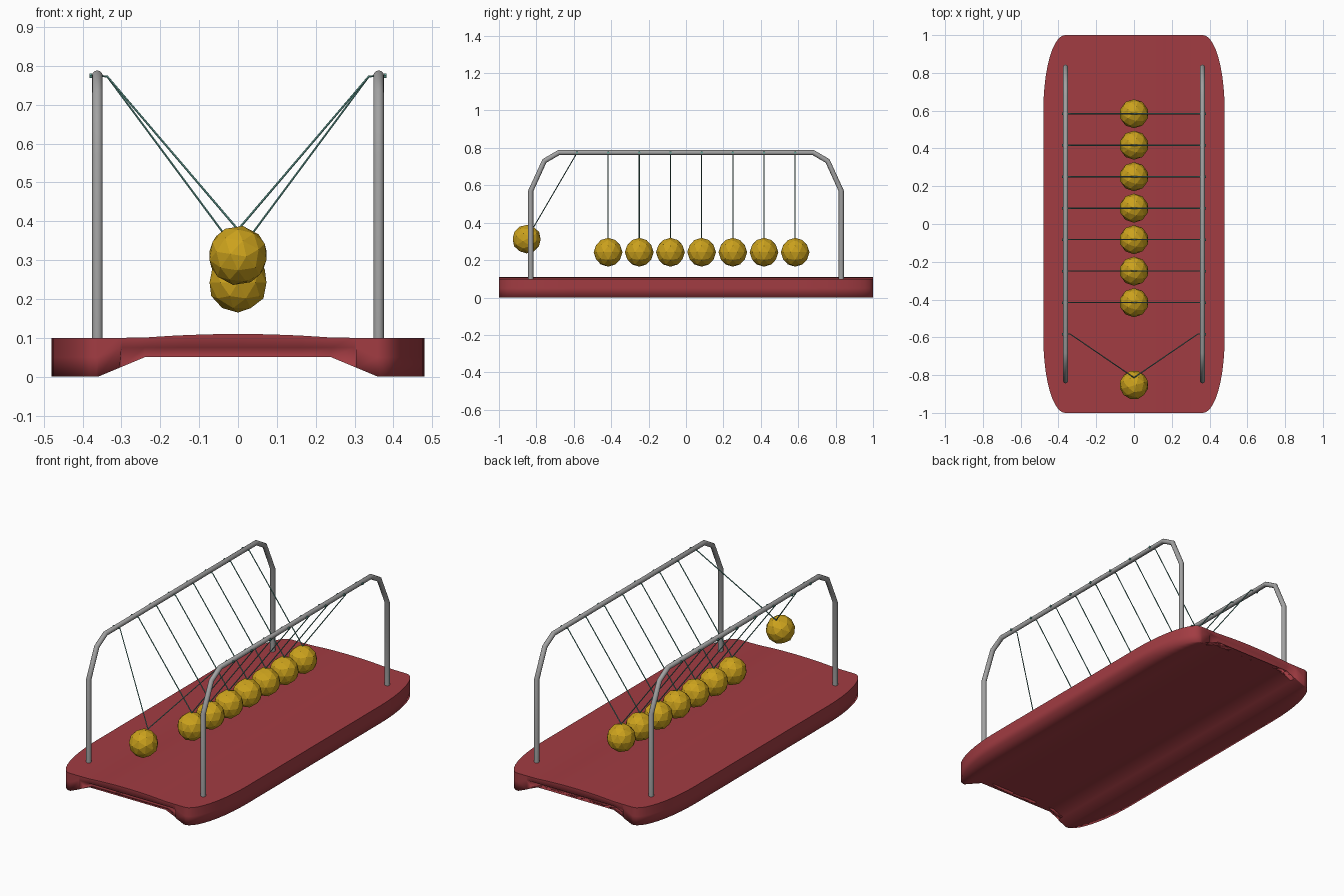
import bpy, bmesh, math
from mathutils import Vector

if "Cube" in bpy.data.objects:
    bpy.data.objects.remove(bpy.data.objects["Cube"])


def material(name, rgb):
    m = bpy.data.materials.new(name)
    m.diffuse_color = (*rgb, 1)
    m.use_nodes = True
    m.node_tree.nodes["Principled BSDF"].inputs["Base Color"].default_value = m.diffuse_color
    return m


RED = material("red base", (0.36, 0.045, 0.055))
GREY = material("grey metal", (0.36, 0.36, 0.36))
GOLD = material("gold balls", (0.60, 0.36, 0.012))
TEAL = material("teal string", (0.13, 0.36, 0.31))


def add_mesh(name, bm, mat):
    me = bpy.data.meshes.new(name)
    bm.to_mesh(me)
    bm.free()
    ob = bpy.data.objects.new(name, me)
    me.materials.append(mat)
    bpy.context.collection.objects.link(ob)
    return ob


def tube(name, paths, radius, resolution, mat):
    """Round tubes along straight-segment paths, turned into a mesh."""
    cu = bpy.data.curves.new(name, 'CURVE')
    cu.dimensions = '3D'
    cu.bevel_depth = radius
    cu.bevel_resolution = resolution
    cu.use_fill_caps = True
    for path in paths:
        sp = cu.splines.new('POLY')
        sp.points.add(len(path) - 1)
        for p, co in zip(sp.points, path):
            p.co = (*co, 1)
    cu.materials.append(mat)
    ob = bpy.data.objects.new(name, cu)
    bpy.context.collection.objects.link(ob)
    bpy.ops.object.select_all(action='DESELECT')
    ob.select_set(True)
    bpy.context.view_layer.objects.active = ob
    bpy.ops.object.convert(target='MESH')
    bpy.ops.object.shade_smooth_by_angle(angle=math.radians(50))


# Base: arched slab with elliptical corners and undercut ends
def top_z(x):
    return 0.11 - 0.01 * min(1, (x / 0.25) ** 2)


def bottom_z(x):
    return 0.05 * max(0, min(1, (0.36 - abs(x)) / 0.12))


def build_base():
    bm = bmesh.new()
    inner = [0, 0.08, 0.16, 0.24, 0.30, 0.305, 0.36]
    arc = [math.radians(90 * k / 10) for k in range(11)]
    half = [(0.6 + 0.4 * math.sin(t), 0.365 + 0.115 * math.cos(t)) for t in arc]
    rows = [(-y, w) for y, w in reversed(half)] + half
    rings = []
    for k, (y, w) in enumerate(rows):
        xs = inner + [w]
        xs = [-x for x in reversed(xs[1:])] + xs
        end = k in (0, len(rows) - 1)
        top = [bm.verts.new((x, y, top_z(x))) for x in xs]
        bot = []
        for x in xs:
            inset = 0.96 if end and abs(x) <= 0.301 else 1
            bot.append(bm.verts.new((x, y * inset, bottom_z(x))))
        left, right = (bm.verts.new((s * w, y, 0.05)) for s in (-1, 1))
        rings.append(top + [right] + bot[::-1] + [left])
        if end:
            mid = [left] + [bm.verts.new((x, y, 0.05 if abs(x) > 0.33 else 0.075))
                            for x in xs[1:-1]] + [right]
            for lo, hi in ((bot, mid), (mid, top)):
                for i in range(len(xs) - 1):
                    bm.faces.new((lo[i], lo[i + 1], hi[i + 1], hi[i]))
    for a, b in zip(rings, rings[1:]):
        n = len(a)
        for i in range(n):
            j = (i + 1) % n
            bm.faces.new((a[i], a[j], b[j], b[i]))
    bmesh.ops.recalc_face_normals(bm, faces=bm.faces)
    # smooth all over, crisp along the upper rim
    for f in bm.faces:
        f.smooth = True
    for e in bm.edges:
        rim = min(v.co.z for v in e.verts) > 0.09
        e.smooth = not (rim and e.calc_face_angle(0) > math.radians(40))
    add_mesh("base", bm, RED)


build_base()

# Two bent rails
half_rail = [(0.83, 0.09), (0.83, 0.57), (0.757, 0.73), (0.68, 0.775)]
rail = [(-y, z) for y, z in half_rail] + half_rail[::-1]
for side, s in (("left", -1), ("right", 1)):
    tube(side + "_rail", [[(s * 0.362, y, z) for y, z in rail]], 0.0138, 4, GREY)

# Eight hanging balls, the first one swung outward
R = 0.077
for i in range(8):
    y0 = -0.583 + i * 1.1667 / 7
    centre = Vector((0, -0.852, 0.312)) if i == 0 else Vector((0, y0, 0.242))
    anchor = Vector((0, y0, 0.775))
    hook = centre + (anchor - centre).normalized() * R

    bm = bmesh.new()
    bmesh.ops.create_icosphere(bm, subdivisions=2, radius=R)
    ball = add_mesh(f"ball_{i + 1}", bm, GOLD)
    ball.location = centre
    if i == 0:
        ball.rotation_euler.x = math.radians(30)

    strings, knots = [], []
    for s in (-1, 1):
        strings.append([(s * 0.38, y0, 0.775), (s * 0.337, y0, 0.773), hook])
        knots.append([(s * 0.376, y0, 0.775), (s * 0.382, y0, 0.775)])
    tube(f"string_{i + 1}", strings, 0.003, 1, TEAL)
    tube(f"string_knot_{i + 1}", knots, 0.007, 1, TEAL)
